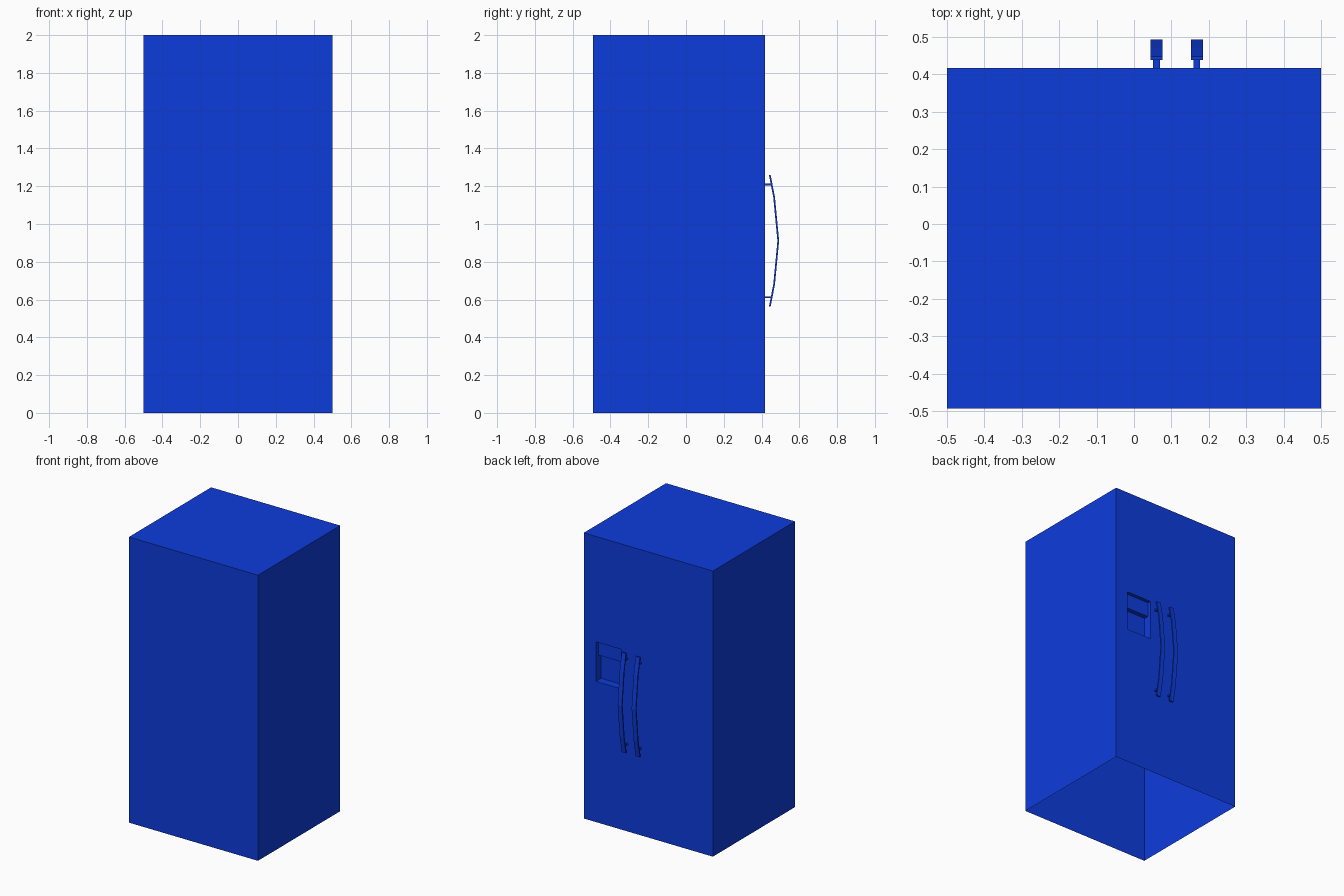
import bpy, bmesh

if "Cube" in bpy.data.objects:
    bpy.data.objects.remove(bpy.data.objects["Cube"])

HALF_W, HEIGHT = 0.5, 2.0
FRONT, BACK = -0.493, 0.417          # cabinet faces in y
REC_X = (0.212, 0.405)               # dispenser opening
REC_Z = (0.985, 1.262)

blue = bpy.data.materials.new("blue_paint")
blue.diffuse_color = (0.004, 0.045, 0.72, 1)
blue.use_nodes = True
blue.node_tree.nodes["Principled BSDF"].inputs["Base Color"].default_value = blue.diffuse_color


def finish(name, bm):
    mesh = bpy.data.meshes.new(name)
    bm.to_mesh(mesh)
    bm.free()
    mesh.materials.append(blue)
    obj = bpy.data.objects.new(name, mesh)
    bpy.context.collection.objects.link(obj)
    return obj


def extrude_profile(name, profile, x0, x1):
    """Sweep a closed (y, z) profile from x0 to x1."""
    bm = bmesh.new()
    face = bm.faces.new([bm.verts.new((x0, y, z)) for y, z in profile])
    ext = bmesh.ops.extrude_face_region(bm, geom=[face], use_keep_orig=True)
    moved = [g for g in ext["geom"] if isinstance(g, bmesh.types.BMVert)]
    bmesh.ops.translate(bm, verts=moved, vec=(x1 - x0, 0, 0))
    bmesh.ops.recalc_face_normals(bm, faces=bm.faces)
    return bm


# Cabinet: box with open bottom and an opening in the handle side
rect = [(FRONT, 0), (BACK, 0), (BACK, HEIGHT), (FRONT, HEIGHT)]
bm = extrude_profile("cabinet", rect, -HALF_W, HALF_W)
bm.normal_update()
drop = [f for f in bm.faces if f.normal.z < -0.9 or f.normal.y > 0.9]
bmesh.ops.delete(bm, geom=drop, context='FACES_ONLY')


def ring(xs, zs):
    pts = [(xs[1], zs[0]), (xs[0], zs[0]), (xs[0], zs[1]), (xs[1], zs[1])]
    return [bm.verts.new((x, BACK, z)) for x, z in pts]


outer = ring((-HALF_W, HALF_W), (0, HEIGHT))
inner = ring(REC_X, REC_Z)
for i in range(4):
    j = (i + 1) % 4
    bm.faces.new((outer[i], outer[j], inner[j], inner[i]))
bmesh.ops.remove_doubles(bm, verts=bm.verts, dist=1e-5)
finish("cabinet", bm)

# Dispenser: shallow panel above, deeper niche below, open toward the user
steps = [(BACK, REC_Z[1]), (BACK - 0.025, REC_Z[1]), (BACK - 0.025, 1.16),
         (BACK - 0.057, 1.16), (BACK - 0.057, REC_Z[0]), (BACK, REC_Z[0])]
bm = extrude_profile("dispenser_recess", steps, *REC_X)
mouth = [f for f in bm.faces if all(abs(v.co.y - BACK) < 1e-5 for v in f.verts)]
bmesh.ops.delete(bm, geom=mouth, context='FACES_ONLY')
bmesh.ops.reverse_faces(bm, faces=bm.faces)
finish("dispenser_recess", bm)

# Bowed handles with two short posts each
bow = [(0.448, 1.26), (0.471, 1.142), (0.493, 0.911), (0.471, 0.68), (0.448, 0.562)]
bar = bow + [(y - 0.009, z) for y, z in reversed(bow)]
for side, cx in (("left", 0.06), ("right", 0.168)):
    finish(side + "_handle_bar",
           extrude_profile("bar", bar, cx - 0.016, cx + 0.016))
    for level, z in (("upper", 1.21), ("lower", 0.612)):
        post = [(BACK, z - 0.005), (0.452, z - 0.005),
                (0.452, z + 0.005), (BACK, z + 0.005)]
        finish(f"{side}_handle_{level}_post",
               extrude_profile("post", post, cx - 0.009, cx + 0.009))
